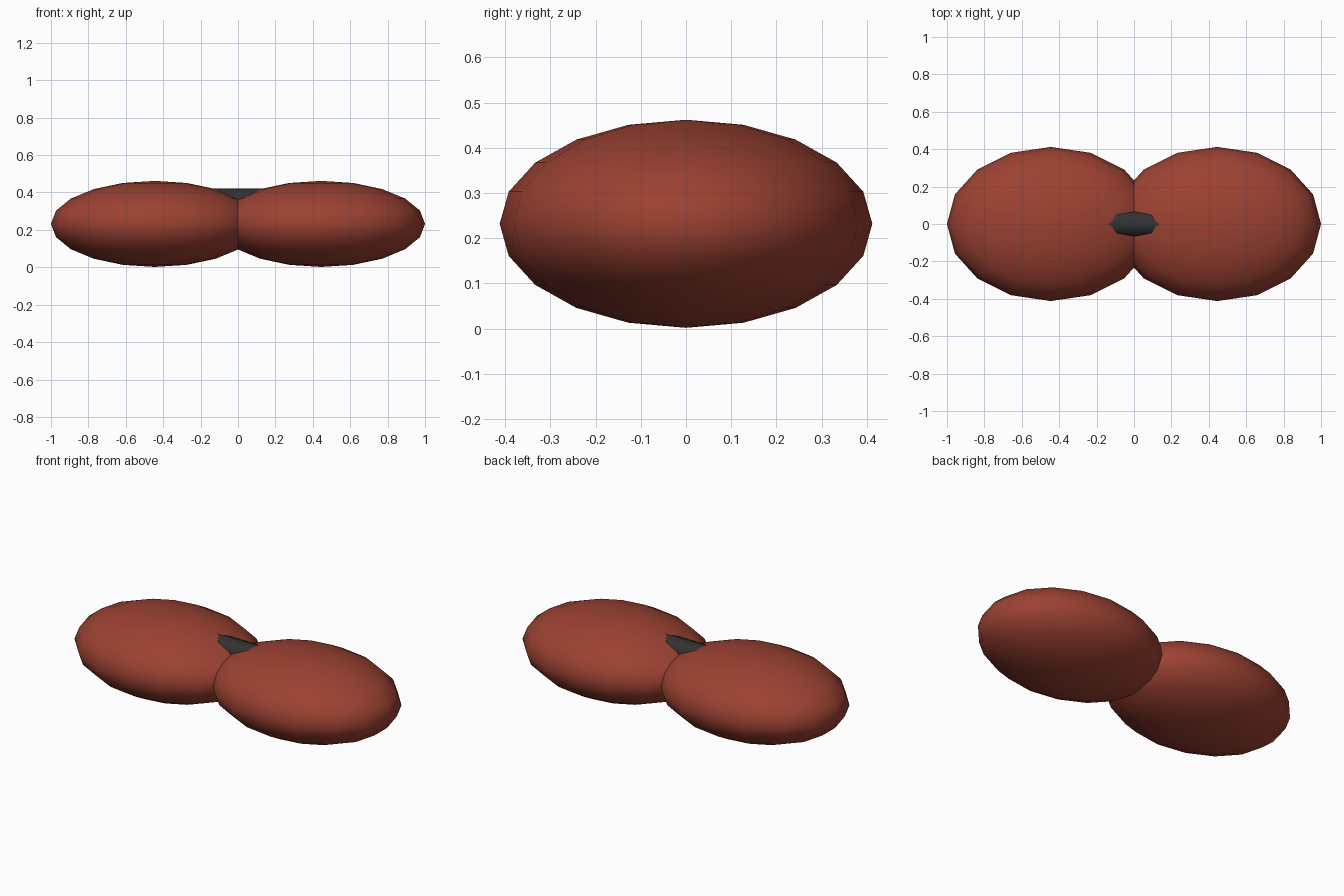
import bpy
from math import pi, radians

cube = bpy.data.objects.get("Cube")
if cube:
    bpy.data.objects.remove(cube, do_unlink=True)


def material(name, rgb):
    mat = bpy.data.materials.new(name)
    mat.use_nodes = True
    mat.diffuse_color = (*rgb, 1)
    mat.node_tree.nodes["Principled BSDF"].inputs["Base Color"].default_value = (*rgb, 1)
    return mat


def finish(name, mat, angle):
    obj = bpy.context.object
    obj.name = name
    obj.data.materials.append(mat)
    bpy.ops.object.transform_apply(location=False, rotation=True, scale=True)
    bpy.ops.object.shade_smooth_by_angle(angle=radians(angle))


red = material("brick red", (0.33, 0.054, 0.032))
dark = material("charcoal", (0.032, 0.032, 0.032))

# Two flattened lobes that meet in the middle
for side, name in ((1, "left_lobe"), (-1, "right_lobe")):
    bpy.ops.mesh.primitive_uv_sphere_add(segments=16, ring_count=10, radius=1,
                                         location=(side * 0.445, 0, 0.232))
    bpy.context.object.scale = (0.555, 0.412, 0.23)
    finish(name, red, 60)

# Eight-sided bar bridging the valley, with its ends buried in the lobes
bpy.ops.mesh.primitive_cylinder_add(vertices=8, radius=0.07, depth=0.4,
                                    location=(0, 0, 0.352), rotation=(0, pi / 2, 0))
finish("bridge_bar", dark, 60)
